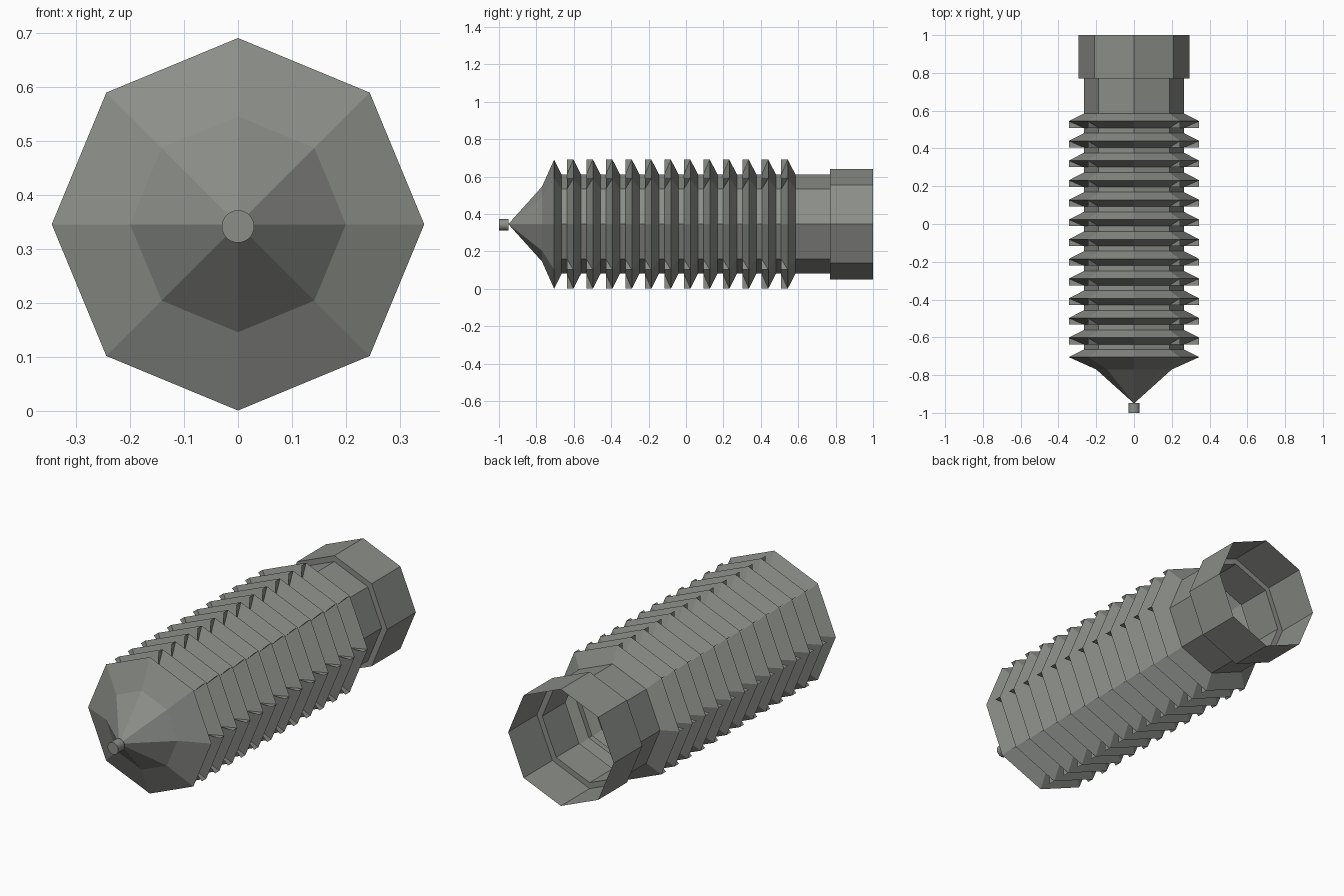
import bpy, bmesh, math
from mathutils import Matrix

if "Cube" in bpy.data.objects:
    bpy.data.objects.remove(bpy.data.objects["Cube"])

ZC = 0.346          # height of the long axis
SIDES = 8
CORE, RIDGE, HEAD = 0.265, 0.345, 0.295
PITCH = 0.1042

steel = bpy.data.materials.new("dull grey steel")
steel.diffuse_color = (0.26, 0.27, 0.25, 1)
steel.use_nodes = True
steel.node_tree.nodes["Principled BSDF"].inputs["Base Color"].default_value = steel.diffuse_color


def finish(name, bm):
    mesh = bpy.data.meshes.new(name)
    bm.to_mesh(mesh)
    bm.free()
    mesh.materials.append(steel)
    obj = bpy.data.objects.new(name, mesh)
    bpy.context.collection.objects.link(obj)
    return obj


def spot(y, r, i):
    a = math.tau * i / SIDES
    return (r * math.cos(a), y, ZC + r * math.sin(a))


def lathe(name, profile, apex=None):
    """Eight-sided open shell around the y axis from (y, radius) points."""
    bm = bmesh.new()
    rings = [[bm.verts.new(spot(y, r, i)) for i in range(SIDES)] for y, r in profile]
    for a, b in zip(rings, rings[1:]):
        for i in range(SIDES):
            j = (i + 1) % SIDES
            bm.faces.new((a[i], a[j], b[j], b[i]))
    if apex is not None:
        tip = bm.verts.new((0, apex, ZC))
        for i in range(SIDES):
            bm.faces.new((tip, rings[0][(i + 1) % SIDES], rings[0][i]))
    bmesh.ops.recalc_face_normals(bm, faces=bm.faces)
    return finish(name, bm)


# pointed nose, ridged shaft, neck and hollow open head in one shell
crests = [-0.602 + PITCH * k for k in range(12)]
profile = [(-0.77, 0.2), (-0.705, RIDGE), (-0.665, CORE)]
for y in crests:
    profile += [(y - 0.035, CORE), (y, RIDGE), (y + 0.041, CORE)]
profile += [(0.77, CORE), (0.77, HEAD), (1.0, HEAD)]
lathe("threaded_shaft", profile, apex=-0.95)

# small thin webs in front of each ridge corner
bm = bmesh.new()
for y in crests:
    for i in range(SIDES):
        bm.faces.new([bm.verts.new(spot(*p, i)) for p in
                      ((y, RIDGE), (y - 0.035, RIDGE), (y - 0.035, CORE))])
finish("ridge_webs", bm)

# round pin at the point
bm = bmesh.new()
bmesh.ops.create_cone(bm, cap_ends=True, segments=32, radius1=0.03, radius2=0.03, depth=0.052,
                      matrix=Matrix.Translation((0, -0.974, 0.342)) @ Matrix.Rotation(math.pi / 2, 4, 'X'))
pin = finish("tip_pin", bm)
bpy.context.view_layer.objects.active = pin
pin.select_set(True)
bpy.ops.object.shade_smooth_by_angle()
